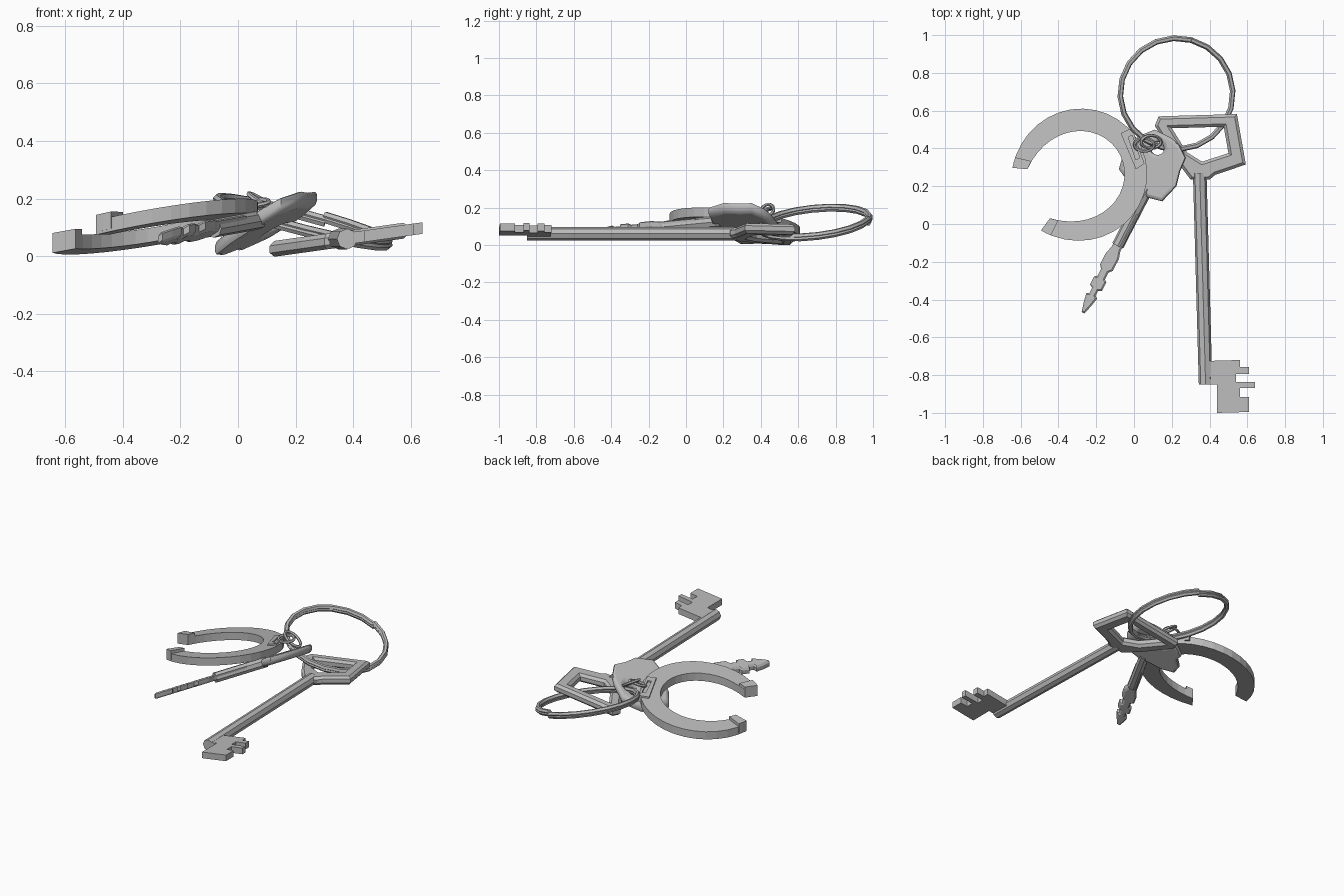
import bpy
from math import sin, cos, pi, radians
from mathutils import Matrix, Vector

cube = bpy.data.objects.get("Cube")
if cube:
    bpy.data.objects.remove(cube)

metal = bpy.data.materials.new("grey_metal")
metal.use_nodes = True
GREY = (0.5, 0.5, 0.5, 1)
metal.diffuse_color = GREY
metal.node_tree.nodes["Principled BSDF"].inputs["Base Color"].default_value = GREY


def to_mesh(name, curve, smooth, matrix=None):
    """Turn a curve into a mesh object, optionally tilted by a matrix."""
    temp = bpy.data.objects.new("temp", curve)
    bpy.context.collection.objects.link(temp)
    graph = bpy.context.evaluated_depsgraph_get()
    mesh = bpy.data.meshes.new_from_object(temp.evaluated_get(graph))
    bpy.data.objects.remove(temp)
    if matrix:
        mesh.transform(matrix)
    mesh.materials.clear()
    mesh.materials.append(metal)
    obj = bpy.data.objects.new(name, mesh)
    bpy.context.collection.objects.link(obj)
    bpy.ops.object.select_all(action='DESELECT')
    obj.select_set(True)
    bpy.context.view_layer.objects.active = obj
    if smooth:
        bpy.ops.object.shade_smooth_by_angle(angle=radians(smooth))
    else:
        bpy.ops.object.shade_flat()
    return obj


def add_spline(curve, points, closed):
    spline = curve.splines.new('POLY')
    spline.points.add(len(points) - 1)
    for point, co in zip(spline.points, points):
        point.co = (*Vector(co).to_3d(), 1)
    spline.use_cyclic_u = closed


def slope(centre, height, dx, dy):
    """Tilted plane: plan positions stay put, height follows the slope."""
    m = Matrix.Identity(4)
    m[2][0], m[2][1] = dx, dy
    m[2][3] = height - dx * centre[0] - dy * centre[1]
    return m


def plate(name, loops, thick, matrix, bevel=0.0, smooth=0, rounds=0):
    """Plate cut from plan outlines; later loops are holes."""
    curve = bpy.data.curves.new(name, 'CURVE')
    curve.dimensions, curve.fill_mode = '2D', 'BOTH'
    curve.extrude = thick / 2 - bevel
    curve.bevel_depth, curve.offset = bevel, -bevel
    curve.bevel_resolution = rounds
    for loop in loops:
        add_spline(curve, loop, True)
    return to_mesh(name, curve, smooth, matrix)


def wire(name, points, radius, closed=False, rounds=1):
    curve = bpy.data.curves.new(name, 'CURVE')
    curve.dimensions = '3D'
    curve.bevel_depth, curve.bevel_resolution = radius, rounds
    curve.use_fill_caps = True
    add_spline(curve, points, closed)
    return to_mesh(name, curve, 40)


def circle(x, y, r, n):
    return [(x + r * cos(2 * pi * i / n), y + r * sin(2 * pi * i / n)) for i in range(n)]


# Split ring: two turns of wire on a tilted plane
ring_plane = slope((0.225, 0.69), 0.12, -0.26, 0.1)
coil = []
for i in range(41):
    a = radians(75) + i * pi / 10
    lift = 0.026 * (i / 40 - 0.5)
    coil.append(ring_plane @ Vector((0.225 + 0.298 * cos(a), 0.69 + 0.294 * sin(a), lift)))
wire("split_ring", coil, 0.015)

# Horseshoe fob with raised ends and a slotted lug
fob_plane = slope((-0.27, 0.265), 0.105, 0.173, -0.111)


def fob_section(start, end, steps):
    outer, inner = [], []
    for i in range(steps + 1):
        t = start + (end - start) * i / steps
        a = radians(24.5 + 150.5 * t)
        for side, r in ((outer, 0.345 + 0.025 * t ** 4), (inner, 0.225 + 0.065 * t ** 4)):
            side.append((-0.275 + r * cos(a), 0.265 + r * sin(a)))
    return [outer + inner[::-1]]


plate("horseshoe_fob", fob_section(-1, 1, 28), 0.05, fob_plane)
for name, s in (("fob_tab_upper", 1), ("fob_tab_lower", -1)):
    plate(name, fob_section(s * 0.94, s, 2), 0.06, Matrix.Translation((0, 0, 0.014)) @ fob_plane)
plate("fob_lug", [
    [(-0.07, 0.48), (-0.01, 0.51), (0.055, 0.32), (0.01, 0.29)],
    [(-0.03, 0.46), (-0.01, 0.47), (0.03, 0.35), (0.01, 0.34)],
], 0.04, Matrix.Translation((0, 0, 0.015)) @ fob_plane)

# Link rings joining the fob and the small key to the split ring
for name, centre, dx, dy in (("link_ring", (0.055, 0.42), 0.1, 0.3),
                             ("key_link_ring", (0.09, 0.435), -0.6, 0.2)):
    plane = slope(centre, 0.185, dx, dy)
    loop = [plane @ Vector((x, centre[1] + (y - centre[1]) * 0.65, 0))
            for x, y in circle(*centre, 0.052, 16)]
    wire(name, loop, 0.009, True)

# Small key: lobed head, round neck, notched blade
small_plane = slope((0.1, 0.3), 0.12, 0.534, -0.182)
head = [(0.06, 0.48), (0.11, 0.5), (0.17, 0.47), (0.2, 0.455), (0.24, 0.42), (0.275, 0.35),
        (0.245, 0.28), (0.225, 0.2), (0.15, 0.12), (0.07, 0.14), (0.03, 0.18), (-0.03, 0.22),
        (-0.08, 0.29), (-0.06, 0.36), (-0.01, 0.4), (0.0, 0.45)]
plate("small_key_head", [head, circle(0.125, 0.4, 0.035, 12)], 0.055, small_plane, 0.018, 50, 1)

tip, along, across = Vector((-0.27, -0.47)), Vector((0.46, 0.888)), Vector((0.888, -0.46))
half = [(0, 0.008), (0.05, 0.022), (0.1, 0.032), (0.11, 0.018), (0.14, 0.018), (0.15, 0.036),
        (0.2, 0.036), (0.21, 0.022), (0.25, 0.022), (0.27, 0.038), (0.34, 0.038), (0.38, 0.026),
        (0.6, 0.026)]
blade = [tip + along * s + across * o for s, o in half]
blade += [tip + along * s - across * o for s, o in reversed(half)]
plate("small_key_blade", [blade], 0.04, small_plane, 0.008)
neck = [small_plane @ (tip + along * s).to_3d() for s in (0.4, 0.74)]
wire("small_key_neck", neck, 0.032, rounds=2)

# Large key: open bow, round shaft, toothed bit
large_plane = slope((0.37, 0), 0.06, 0.14, 0)
plate("large_key_bow", [
    [(0.3, 0.235), (0.4, 0.235), (0.43, 0.26), (0.592, 0.315), (0.545, 0.582), (0.13, 0.57),
     (0.11, 0.52), (0.22, 0.34)],
    [(0.2, 0.507), (0.475, 0.515), (0.5, 0.375), (0.36, 0.33), (0.28, 0.38)],
], 0.055, large_plane, 0.015)
wire("large_key_shaft", [(0.348, 0.27, 0.06), (0.379, -0.85, 0.06)], 0.036, rounds=2)
plate("large_key_bit", [
    [(0.39, -0.725), (0.56, -0.72), (0.56, -0.757), (0.61, -0.757), (0.61, -0.793),
     (0.54, -0.793), (0.54, -0.837), (0.64, -0.837), (0.64, -0.868), (0.56, -0.868),
     (0.56, -0.915), (0.61, -0.915), (0.61, -0.995), (0.44, -1.0), (0.44, -0.85), (0.39, -0.85)],
], 0.04, large_plane)
